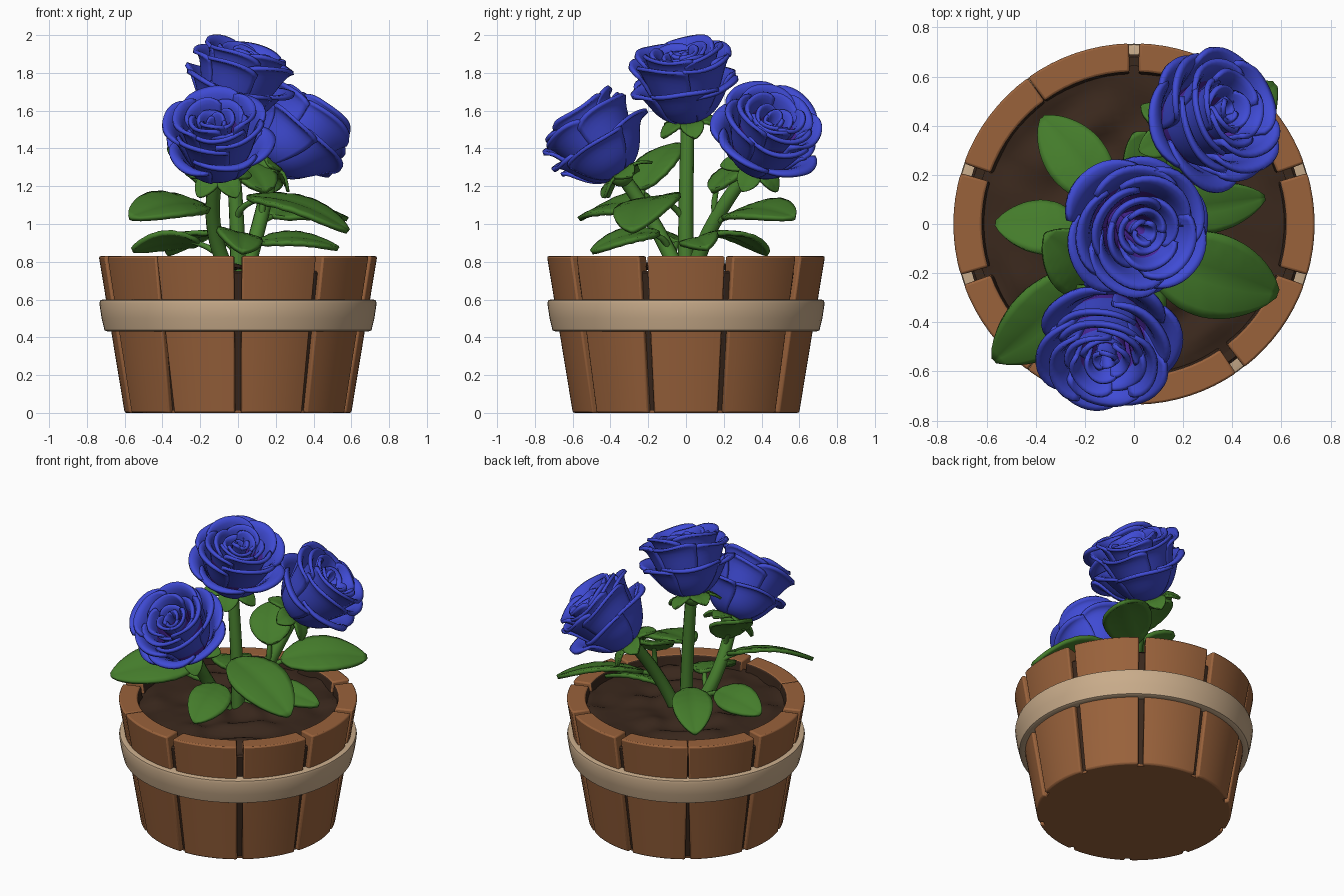
import bpy, bmesh, math, random
from mathutils import Vector

if "Cube" in bpy.data.objects:
    bpy.data.objects.remove(bpy.data.objects["Cube"])

random.seed(4)
UP = Vector((0, 0, 1))


def mat(name, c):
    m = bpy.data.materials.new(name)
    m.diffuse_color = (*c, 1)
    m.use_nodes = True
    m.node_tree.nodes["Principled BSDF"].inputs["Base Color"].default_value = m.diffuse_color
    return m


WOOD = mat("wood brown", (0.32, 0.122, 0.044))
TAN = mat("band tan", (0.58, 0.41, 0.255))
SOIL = mat("soil brown", (0.042, 0.021, 0.012))
LEAF = mat("leaf green", (0.058, 0.20, 0.024))
STEM = mat("stem green", (0.065, 0.215, 0.028))
BLUE = mat("petal blue", (0.05, 0.07, 0.66))
PURPLE = mat("deep purple", (0.075, 0.022, 0.36))


def finish(bm, name, mats, angle=50, solid=0, bevel=0):
    bmesh.ops.recalc_face_normals(bm, faces=bm.faces)
    me = bpy.data.meshes.new(name)
    bm.to_mesh(me)
    bm.free()
    ob = bpy.data.objects.new(name, me)
    bpy.context.collection.objects.link(ob)
    for m in mats:
        me.materials.append(m)
    if solid:
        md = ob.modifiers.new("thickness", 'SOLIDIFY')
        md.thickness, md.offset = solid, 0
    if bevel:
        md = ob.modifiers.new("soft edges", 'BEVEL')
        md.width, md.segments, md.limit_method = bevel, 2, 'ANGLE'
    bpy.ops.object.select_all(action='DESELECT')
    ob.select_set(True)
    bpy.context.view_layer.objects.active = ob
    bpy.ops.object.shade_smooth_by_angle(angle=math.radians(angle))
    return ob


def grid(bm, fn, nu, nv, mi=lambda u, v: 0):
    """Add a grid surface fn(u, v), u and v in 0..1."""
    g = [[bm.verts.new(fn(i / nu, j / nv)) for j in range(nv + 1)] for i in range(nu + 1)]
    for i in range(nu):
        for j in range(nv):
            f = bm.faces.new((g[i][j], g[i + 1][j], g[i + 1][j + 1], g[i][j + 1]))
            f.material_index = mi((i + .5) / nu, (j + .5) / nv)


def lathe(name, prof, m, n=72, closed=True):
    bm = bmesh.new()
    rings = [[bm.verts.new((r * math.cos(k * math.tau / n), r * math.sin(k * math.tau / n), z))
              for k in range(n)] for r, z in prof]
    for i in range(len(rings) if closed else len(rings) - 1):
        a, b = rings[i], rings[(i + 1) % len(rings)]
        for k in range(n):
            bm.faces.new((a[k], a[(k + 1) % n], b[(k + 1) % n], b[k]))
    if not closed:
        bm.faces.new(rings[0])
        bm.faces.new(rings[-1])
    return finish(bm, name, [m], 40)


def bez(p, t):
    s = 1 - t
    k = (s**3, 3 * s * s * t, 3 * s * t * t, t**3)
    return sum(a * q[0] for a, q in zip(k, p)), sum(a * q[1] for a, q in zip(k, p))


# tub staves: ten tapered planks with gaps, two of the gaps closed at the top
def stave(k):
    a0, a1 = math.radians(90 + 36 * k), math.radians(126 + 36 * k)
    bm = bmesh.new()
    gap = lambda a, z: (.0005 if a % 10 in (1, 4) else .021) if z else .015
    n, rings = 8, []
    for i in range(n + 1):
        ring = []
        for z, ro, th in ((0, .6, .09), (.83, .737, .118)):
            g0, g1 = gap(k, z) / ro, gap(k + 1, z) / ro
            a = a0 + g0 + (a1 - g1 - a0 - g0) * i / n
            ring.append([bm.verts.new((r * math.cos(a), r * math.sin(a), z)) for r in (ro - th, ro)])
        rings.append((ring[0][0], ring[0][1], ring[1][1], ring[1][0]))
    for a, b in zip(rings, rings[1:]):
        for j in range(4):
            f = bm.faces.new((a[j], b[j], b[(j + 1) % 4], a[(j + 1) % 4]))
            f.material_index = 1 if j == 3 else 0
    bm.faces.new(rings[0])
    bm.faces.new(rings[-1])
    finish(bm, f"stave_{k + 1}", [WOOD, SOIL], 40, bevel=.01)


for k in range(10):
    stave(k)

# band around the tub, base board, dark lining and lumpy soil
lathe("tub_band", [(.64, .44), (.69, .43), (.707, .438), (.722, .50), (.734, .58),
                   (.73, .596), (.715, .6), (.66, .6)], TAN)
lathe("tub_base", [(.572, 0), (.574, .012)], WOOD, closed=False)
lathe("tub_lining", [(.57, .01), (.572, .02), (.69, .74), (.68, .75)], SOIL, closed=False)


def soil_pt(u, v):
    a, r = u * math.tau, v * .645
    x, y = r * math.cos(a), r * math.sin(a)
    z = .768 + .015 * (1 - v) + .011 * math.sin(19 * x + 3 * math.sin(9 * y)) \
        + .011 * math.sin(23 * y + 2 * math.sin(13 * x))
    return x, y, max(z, .752)


bm = bmesh.new()
grid(bm, soil_pt, 64, 20)
bmesh.ops.remove_doubles(bm, verts=bm.verts, dist=.0005)
finish(bm, "soil", [SOIL], 60)


# stems
def tube(name, pts, r0, r1):
    cu = bpy.data.curves.new(name, 'CURVE')
    cu.dimensions, cu.bevel_depth, cu.bevel_resolution, cu.use_fill_caps = '3D', 1, 3, True
    sp = cu.splines.new('POLY')
    sp.points.add(len(pts) - 1)
    for i, p in enumerate(pts):
        sp.points[i].co = (*p, 1)
        sp.points[i].radius = r0 + (r1 - r0) * i / (len(pts) - 1)
    sp.use_smooth = True
    cu.materials.append(STEM)
    bpy.context.collection.objects.link(bpy.data.objects.new(name, cu))


def path(a, b, c, n=12):
    a, b, c = Vector(a), Vector(b), Vector(c)
    b = 2 * b - (a + c) / 2
    return [a * (1 - t)**2 + b * 2 * t * (1 - t) + c * t * t for t in (i / n for i in range(n + 1))]


ROSES = {"middle": ((-.06, .015, 1.555), (.3, -.15, 1), (-.01, 0, 1.08)),
         "front": ((-.1, -.35, 1.27), (-.05, -.6, .8), (-.13, -.17, 1.0)),
         "back": ((.17, .365, 1.31), (.63, .3, .72), (.12, .16, 1.03))}
stem_pts = []
for nm, (base, ax, mid) in ROSES.items():
    p = path((mid[0] * .3, mid[1] * .2, .72), mid, Vector(base) + .03 * Vector(ax))
    stem_pts += p
    tube(nm + "_stem", p, .043, .036)


# leaves: pointed ovals with a folded midrib, arched and rolled
def leaf_surface(bm, base, tip, w, up=UP, arch=.08, fold=.1):
    base, tip = Vector(base), Vector(tip)
    d = tip - base
    L = d.length
    s = d.cross(Vector(up)).normalized()
    n = s.cross(d).normalized()

    def fn(u, v):
        q = u * 2 - 1
        half = w / 2 * max(.02, math.sin(math.pi * v**.9))**.62
        vein = .004 * math.sin(v * 38 - abs(q) * 6) * abs(q) * (1 - v)
        h = arch * L * math.sin(math.pi * v) + abs(q) * half * fold * 2 * (1 - abs(q) * .8) + vein
        return base + d * v + s * q * half + n * h
    grid(bm, fn, 10, 18)


LEAVES = [((-.1, .1, .95), (-.37, .43, .84), .25, UP), ((-.2, -.05, .9), (-.56, 0, .86), .23, (0, .4, 1)),
          ((-.17, -.2, 1.09), (-.57, -.55, 1.03), .31, (.25, -.3, 1)),
          ((.05, -.12, 1.14), (.58, -.28, .96), .35, (.1, -.2, 1)),
          ((.1, .05, .9), (.53, .11, .87), .21, (0, -.3, 1)),
          ((.17, .22, 1.04), (.57, .57, 1.03), .31, (.25, -.2, 1)),
          ((-.02, -.14, .95), (.02, -.5, .85), .25, (.25, 0, 1)),
          ((-.14, -.24, 1.18), (-.36, -.04, 1.42), .27, UP),
          ((.14, .14, 1.17), (0, .37, 1.33), .26, UP)]
for i, (b, t, w, up) in enumerate(LEAVES):
    bm = bmesh.new()
    leaf_surface(bm, b, t, w, up)
    finish(bm, f"leaf_{i + 1}", [LEAF], 60, solid=.024)
    B, T = Vector(b), Vector(t)
    root = min(stem_pts, key=lambda p: (p - B + UP * .1).length)
    tube(f"leaf_stalk_{i + 1}", path(root, (root + B) / 2 + UP * .01, B + (T - B) * .12 + UP * .012, 5), .02, .013)

# rose petals: count, half angle, radius/height profile of each layer, purple share
# (the bloom has a broad, nearly flat face with the heart set low)
LAYERS = [(5, 46, ((.04, .0), (.21, .02), (.20, .24), (.30, .20)), .1),
          (5, 48, ((.04, .01), (.20, .05), (.19, .35), (.275, .335)), .45),
          (4, 58, ((.03, .03), (.17, .08), (.15, .40), (.225, .385)), .6),
          (4, 60, ((.02, .05), (.13, .12), (.105, .37), (.16, .375)), .68),
          (3, 72, ((.02, .1), (.08, .15), (.06, .36), (.10, .36)), .7),
          (3, 78, ((.01, .1), (.035, .2), (.025, .34), (.05, .355)), .6)]


def rose(nm, base, axis):
    rot = Vector(axis).to_track_quat('Z', 'Y')
    base = Vector(base)
    bm = bmesh.new()
    for li, (n, half, prof, dark) in enumerate(LAYERS):
        for k in range(n):
            a0 = (k + li * .5) * math.tau / n + random.uniform(-.14, .14)
            lift, grow = random.uniform(-.02, .02), random.uniform(.92, 1.04)
            ph = random.uniform(0, 6)

            def fn(u, v):
                q = u * 2 - 1
                t = v * (1 - .17 * abs(q)**3)
                r, z = bez(prof, t)
                wide = .6 + .4 * math.sin(math.pi * min(1, v * 1.1 + .05) * .62)
                a = a0 + q * math.radians(half) * wide
                r = r * (1 + (grow - 1) * v) * (1 + .07 * q * v)
                z += lift * v + .012 * v**3 * math.sin(3 * q + ph)
                return base + rot @ Vector((r * math.cos(a), r * math.sin(a), z))
            grid(bm, fn, 14, 12, lambda u, v: 1 if v < dark else 0)
    finish(bm, nm + "_rose", [BLUE, PURPLE], 60, solid=.02)

    # green cup and five drooping sepals under the bloom
    bm = bmesh.new()
    for k in range(5):
        a = k * math.tau / 5 + .3
        o = Vector((math.cos(a), math.sin(a), 0))
        leaf_surface(bm, base + rot @ (o * .02 + UP * -.01), base + rot @ (o * .17 + UP * -.06),
                     .125, rot @ UP, .14, .05)
    finish(bm, nm + "_sepals", [LEAF], 60, solid=.016)
    bm = bmesh.new()
    bmesh.ops.create_uvsphere(bm, u_segments=20, v_segments=12, radius=.065)
    for v in bm.verts:
        v.co = base + rot @ (v.co + UP * -.01)
    finish(bm, nm + "_cup", [STEM], 60)


for nm, (base, ax, mid) in ROSES.items():
    rose(nm, base, ax)
